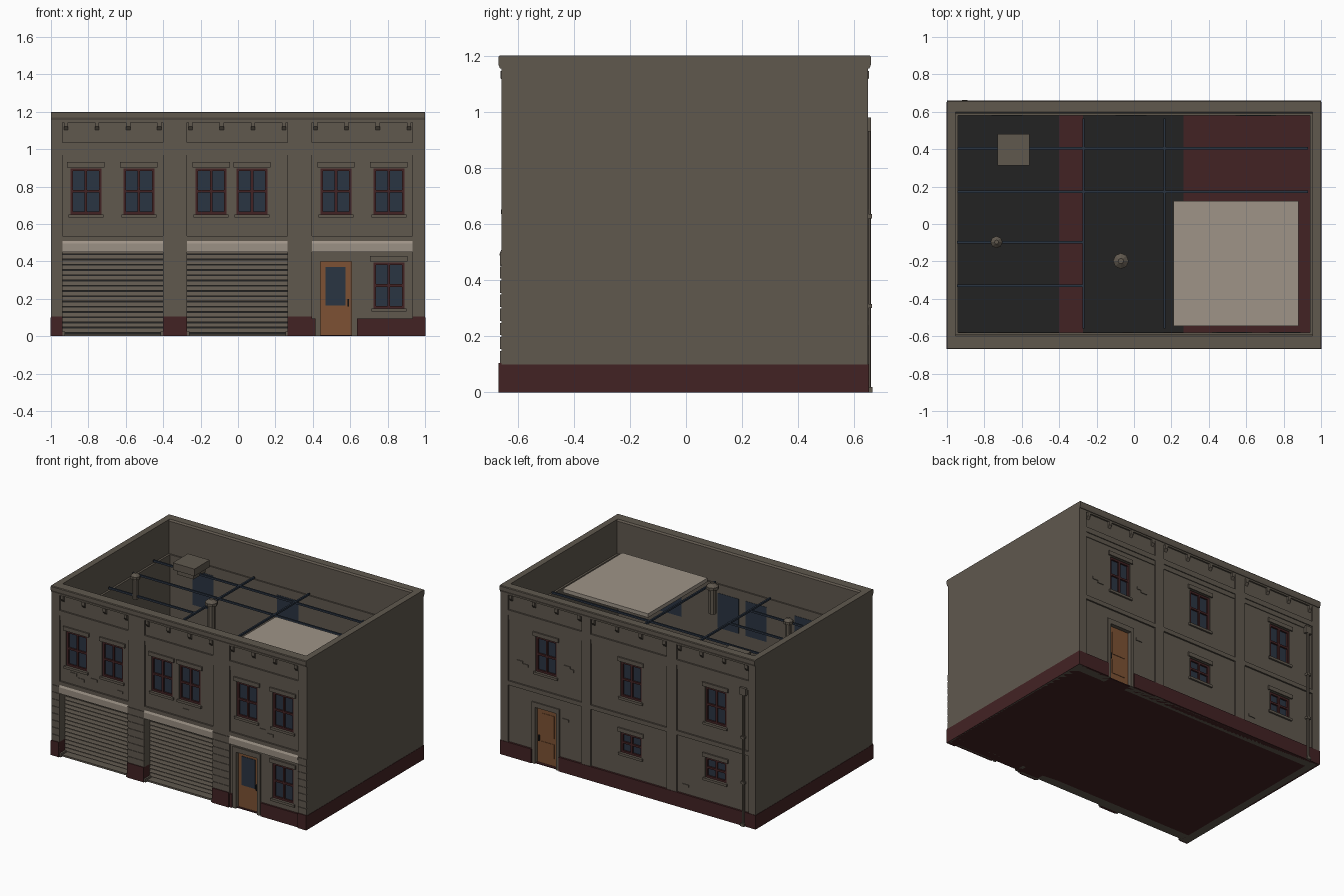
import bpy, bmesh, math
from mathutils import Matrix

cube = bpy.data.objects.get("Cube")
if cube:
    bpy.data.objects.remove(cube, do_unlink=True)


def material(name, *srgb):
    m = bpy.data.materials.new(name)
    lin = [((c + 0.055) / 1.055) ** 2.4 for c in srgb] + [1]
    m.diffuse_color = lin
    m.use_nodes = True
    m.node_tree.nodes["Principled BSDF"].inputs["Base Color"].default_value = lin
    return m


STONE = material("grey_brown_stone", .375, .345, .305)
RED = material("dark_red_paint", .26, .135, .14)
GLASS = material("blue_glass", .165, .205, .26)
WOOD = material("orange_wood", .49, .32, .20)
PALE = material("pale_beige", .62, .58, .53)
BLACK = material("black_floor", .135, .135, .135)


def finish(name, bm, mat):
    bmesh.ops.recalc_face_normals(bm, faces=bm.faces)
    mesh = bpy.data.meshes.new(name)
    bm.to_mesh(mesh)
    bm.free()
    mesh.materials.append(mat)
    ob = bpy.data.objects.new(name, mesh)
    bpy.context.collection.objects.link(ob)
    return ob


def boxes(name, mat, *specs):
    """One object from boxes given as (x0, x1, y0, y1, z0, z1)."""
    bm = bmesh.new()
    for x0, x1, y0, y1, z0, z1 in specs:
        centre = Matrix.Translation(((x0 + x1) / 2, (y0 + y1) / 2, (z0 + z1) / 2))
        size = Matrix.Diagonal((x1 - x0, abs(y1 - y0), z1 - z0, 1))
        bmesh.ops.create_cube(bm, size=1, matrix=centre @ size)
    return finish(name, bm, mat)


def prisms(name, mat, side, profile, spans):
    """Extrude a (depth, z) profile along x over each span."""
    bm = bmesh.new()
    for x0, x1, dz in spans:
        face = bm.faces.new([bm.verts.new((x0, side * d, z + dz)) for d, z in profile])
        ext = bmesh.ops.extrude_face_region(bm, geom=[face])["geom"]
        bmesh.ops.translate(bm, vec=(x1 - x0, 0, 0),
                            verts=[v for v in ext if isinstance(v, bmesh.types.BMVert)])
    return finish(name, bm, mat)


def lathe(name, mat, x, y, profile, n):
    """Stack of cone frustums from (radius, z) points."""
    bm = bmesh.new()
    for (r0, z0), (r1, z1) in zip(profile, profile[1:]):
        bmesh.ops.create_cone(bm, cap_ends=True, segments=n, radius1=r0, radius2=r1,
                              depth=z1 - z0, matrix=Matrix.Translation((x, y, (z0 + z1) / 2)))
    return finish(name, bm, mat)


def cut(ob, specs):
    cutter = boxes("hole_cutter", STONE, *specs)
    cutter.hide_render = True
    mod = ob.modifiers.new("holes", "BOOLEAN")
    mod.operation, mod.solver, mod.object = "DIFFERENCE", "EXACT", cutter
    bpy.context.view_layer.objects.active = ob
    bpy.ops.object.modifier_apply(modifier=mod.name)
    bpy.data.objects.remove(cutter, do_unlink=True)


def window(name, side, face, x, z0, z1):
    """Red framed cross-bar window with lintel and sill; returns its hole."""
    w, t = .083, .014
    a, b = side * (face - .025), side * (face - .007)
    zm = (z0 + z1) / 2
    boxes(name + "_glass", GLASS, (x - w, x + w, side * .578, side * (face - .018), z0, z1))
    boxes(name + "_frame", RED,
          (x - w, x - w + t, a, b, z0, z1), (x + w - t, x + w, a, b, z0, z1),
          (x - w, x + w, a, b, z0, z0 + t), (x - w, x + w, a, b, z1 - t, z1),
          (x - t / 2, x + t / 2, a, b, z0, z1), (x - w, x + w, a, b, zm - t / 2, zm + t / 2))
    a = side * (face - .005)
    boxes(name + "_surround", STONE,
          (x - .1, x + .1, a, side * (face + .01), z1 + .005, z1 + .033),
          (x - .094, x + .094, a, side * (face + .012), z0 - .017, z0))
    return (x - w, x + w, side * .5, side * .8, z0, z1)


def door(name, side, face, x, top_glass):
    """Wooden door with stone casing; returns its hole."""
    w = .083
    a, b = side * .578, side * (face - .02)
    boxes(name, WOOD, (x - w, x + w, a, b, .005, .4))
    boxes(name + "_casing", STONE,
          (x - w - .025, x - w, a, side * (face + .008), 0, .4),
          (x + w, x + w + .025, a, side * (face + .008), 0, .4),
          (x - w - .025, x + w + .025, a, side * (face + .008), .4, .435))
    boxes(name + "_handle", BLACK, (x + .062, x + .07, b, b + side * .012, .16, .2))
    if top_glass:
        boxes(name + "_pane", GLASS, (x - .055, x + .052, b, b + side * .003, .165, .37))
    else:
        boxes(name + "_panels", WOOD, (x - .05, x + .05, b, b + side * .003, .06, .16),
              (x - .05, x + .05, b, b + side * .003, .2, .36))
    return (x - w - .02, x + w + .02, side * .5, side * .8, -.1, .42)


def facade(name, side, face, bays, holes):
    """Wall core, pilasters, bands, frieze brackets and cornice."""
    core = boxes(name + "_wall", STONE, (-1, 1, side * .58, side * face, 0, .96))
    cut(core, holes)
    boxes(name + "_parapet", STONE, (-1, 1, side * .59, side * face, .96, 1.19))
    a, b = side * (face - .005), side * (face + .011)
    edges = [-1] + [x for bay in bays for x in bay] + [1]
    piers = list(zip(edges[::2], edges[1::2]))
    boxes(name + "_pilasters", STONE, *[(p, q, a, b, 0, 1.16) for p, q in piers])
    boxes(name + "_bands", STONE, *[(p, q, a, b, z, z + h) for p, q in bays
                                    for z, h in ((.505, .03), (1, .037), (1.144, .016))])
    boxes(name + "_panel_step", STONE,
          *[(p, q, a, side * (face + .005), .968, 1) for p, q in bays])
    bracket = [(face - .005, 1.145), (face + .014, 1.145), (face + .014, 1.12), (face - .005, 1.095)]
    prisms(name + "_brackets", STONE, side, bracket,
           [(p + .008 + i * (q - p - .038) / 3, p + .03 + i * (q - p - .038) / 3, 0)
            for p, q in bays for i in range(4)])
    f = face + .022
    cornice = [(.59, 1.155), (f - .006, 1.155), (f, 1.17), (f, 1.195), (f - .004, 1.2),
               (.6, 1.2), (.59, 1.19)]
    prisms(name + "_cornice", STONE, side, cornice, [(-1, 1, 0)])
    return piers


# Front openings
FRONT, BACK = .647, .638
bays = [(-.938, -.402), (-.272, .265), (.395, .933)]
holes = [window(f"front_upper_window_{i}", -1, FRONT, x, .652, .898)
         for i, x in enumerate((-.813, -.53, -.144, .075, .524, .807))]
holes.append(window("front_lower_window", -1, FRONT, .807, .148, .395))
holes.append(door("front_door", -1, FRONT, .524, True))
holes += [(p, q, -.5, -.8, -.1, .48) for p, q in bays[:2]]
piers = facade("front", -1, FRONT, bays, holes)

# Garage shutters with overlapping slats
slat = [(.585, .02), (.602, .02), (.594, .041), (.585, .041)]
for i, (p, q) in enumerate(bays[:2]):
    boxes(f"garage_{i}_backing", BLACK, (p, q, -.578, -.587, .01, .48))
    prisms(f"garage_{i}_slats", STONE, -1, slat, [(p, q, .028 * k) for k in range(16)])
    boxes(f"garage_{i}_threshold", STONE, (p, q, -.58, -.645, 0, .012))
    boxes(f"garage_{i}_guards", STONE, (p, p + .012, -.6, -.662, 0, .025),
          (q - .012, q, -.6, -.662, 0, .025))

# Pale hoods above the ground floor
hood = [(.6, .45), (.662, .45), (.664, .495), (.655, .515), (.6, .515)]
prisms("entrance_hoods", PALE, -1, hood, [(p, q, 0) for p, q in bays])

# Grooved blocks on the front pilasters
boxes("pilaster_blocks", STONE, *[(p, q, -.65, -.662, .105 + .05 * k, .148 + .05 * k)
                                  for p, q in piers for k in range(8)])

# Rear openings
rear_bays = [(-.945, -.38), (-.302, .294), (.365, .94)]
holes = [window(f"rear_upper_window_{i}", 1, BACK, x, .652, .9)
         for i, x in enumerate((-.68, -.015, .65))]
holes += [window(f"rear_lower_window_{i}", 1, BACK, x, .257, .4)
          for i, x in enumerate((-.68, -.015))]
holes.append(door("rear_door", 1, BACK, .65, False))
facade("rear", 1, BACK, rear_bays, holes)

# Raised single bricks
boxes("front_bricks", STONE, *[(x, x + .05, -.64, -.651, z, z + .018) for x, z in (
    (-.86, .6), (-.8, .575), (-.7, .6), (-.5, .57), (.02, .58), (.62, .6), (.68, .58))])
boxes("rear_bricks", STONE, *[(x, x + .05, .63, .643, z, z + .018) for x, z in (
    (.83, .68), (.79, .665), (.46, .74), (.43, .725), (.47, .36), (-.47, .15))])

# Side walls
for side, name in ((-1, "right"), (1, "left")):
    lo, hi = sorted((side * .94, side)), sorted((side * .955, side))
    boxes(name + "_wall", STONE, (*lo, -.645, .637, 0, .96), (*hi, -.6, .6, .96, 1.2))

# Red plinth
boxes("front_plinth", RED, *[(p, q, -.6, -.668, 0, .105) for p, q in piers],
      (.395, .415, -.6, -.66, 0, .095), (.637, .933, -.6, -.66, 0, .095))
boxes("rear_plinth", RED, (-1, .545, .6, .652, 0, .1), (.757, 1, .6, .652, 0, .1))
boxes("side_plinth", RED, (-1.002, -.99, -.668, .652, 0, .1), (.99, 1.002, -.668, .652, 0, .1))

# Floors
boxes("base_slab", RED, (-.99, .99, -.64, .637, 0, .006))
boxes("garage_floor", BLACK, (-.94, -.402, -.58, .585, .006, .012),
      (-.272, .265, -.58, .585, .006, .012))

# Roof conduits, roof panel and hatch
boxes("roof_conduits", GLASS,
      *[(-.945, e, y - .006, y + .006, .975, .988)
        for y, e in ((.405, .93), (.172, .93), (-.097, -.27), (-.33, -.27))],
      *[(x - .006, x + .006, -.56, .565, .975, .988) for x in (-.27, .163)])
boxes("roof_panel", PALE, (.212, .88, -.545, .122, .975, 1.002))
boxes("roof_hatch", STONE, (-.73, -.56, .312, .482, 1.01, 1.06), (-.71, -.58, .33, .465, .975, 1.01))

# Roof vents
for name, x, y, r, top in (("small_vent", -.735, -.097, .032, 1.145),
                           ("large_vent", -.07, -.198, .042, 1.175)):
    lathe(name, STONE, x, y, [(r * .6, .96), (r * .6, top - .045), (r, top - .04),
                              (r, top - .02), (r * .35, top)], 8)

# Downspout with hopper and clips
lathe("downspout", STONE, -.905, .65, [(.01, .02), (.01, .95)], 8)
boxes("downspout_hopper", STONE, (-.93, -.88, .64, .66, .93, .98))
boxes("downspout_clips", STONE, *[(-.92, -.89, .64, .662, z, z + .015) for z in (.3, .62)],
      (-.92, -.89, .645, .664, 0, .02))
